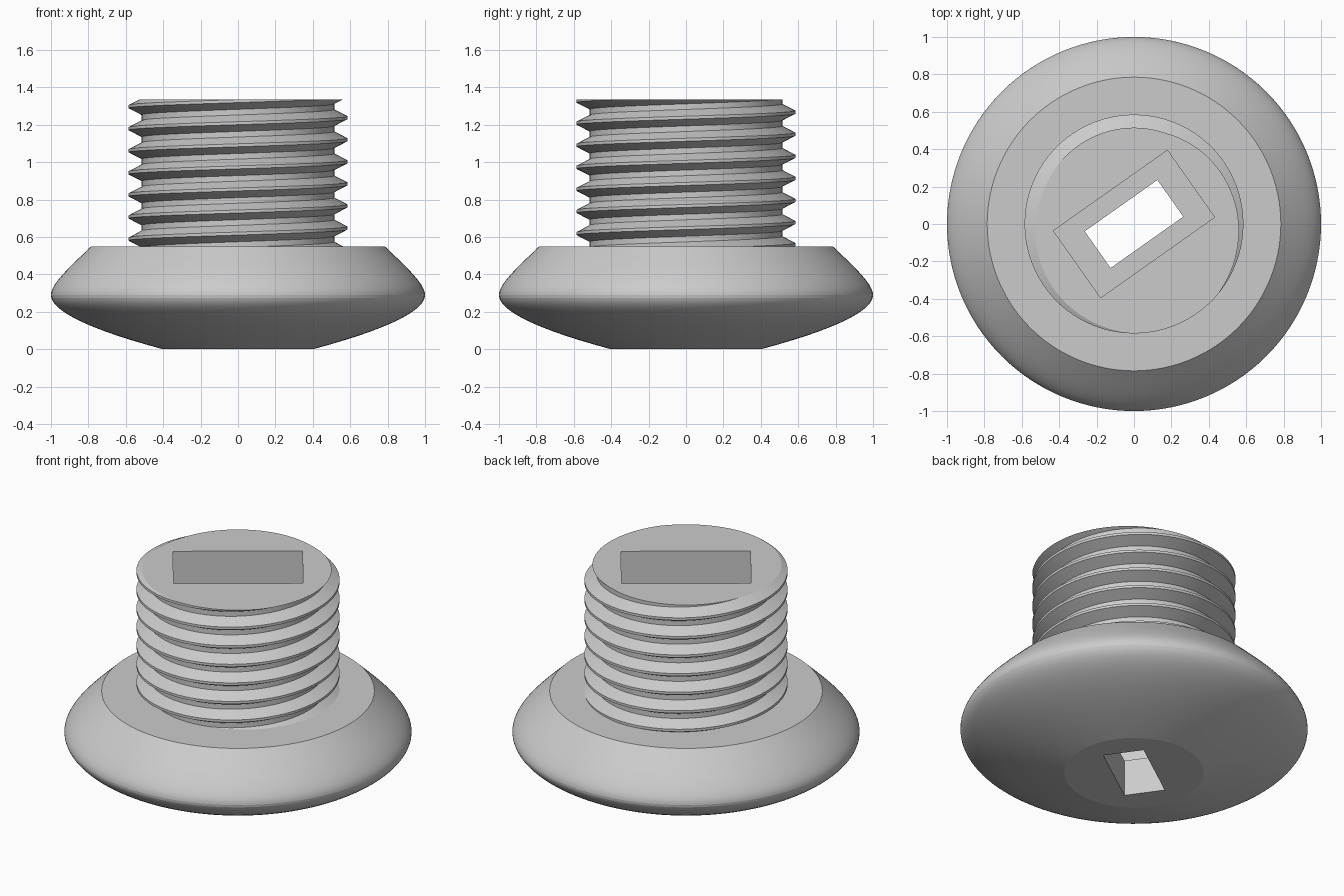
import bpy, bmesh, math
from mathutils import Matrix, Vector

cube = bpy.data.objects.get("Cube")
if cube:
    bpy.data.objects.remove(cube, do_unlink=True)

grey = bpy.data.materials.new("light_grey")
grey.use_nodes = True
grey.diffuse_color = (0.6, 0.6, 0.6, 1)
grey.node_tree.nodes["Principled BSDF"].inputs["Base Color"].default_value = (0.6, 0.6, 0.6, 1)


def make_object(name, bm):
    bmesh.ops.recalc_face_normals(bm, faces=bm.faces)
    mesh = bpy.data.meshes.new(name)
    bm.to_mesh(mesh)
    bm.free()
    mesh.materials.append(grey)
    obj = bpy.data.objects.new(name, mesh)
    bpy.context.scene.collection.objects.link(obj)
    return obj


def bezier(a, b, c, d, steps):
    a, b, c, d = (Vector(p) for p in (a, b, c, d))
    for i in range(steps):
        t = i / steps
        s = 1 - t
        yield a * s**3 + b * 3 * s * s * t + c * 3 * s * t * t + d * t**3


def make_head(sides=128):
    profile = list(bezier((0.4, 0), (0.72, 0.085), (1, 0.19), (1, 0.29), 20))
    profile += list(bezier((1, 0.29), (1, 0.35), (0.9, 0.44), (0.785, 0.55), 14))
    profile.append(Vector((0.785, 0.55)))
    bm = bmesh.new()
    rings = []
    for r, z in profile:
        rings.append([bm.verts.new((r * math.cos(i * math.tau / sides),
                                    r * math.sin(i * math.tau / sides), z))
                      for i in range(sides)])
    for low, high in zip(rings, rings[1:]):
        for i in range(sides):
            j = (i + 1) % sides
            bm.faces.new((low[i], low[j], high[j], high[i]))
    bm.faces.new(rings[0])
    bm.faces.new(rings[-1])
    return make_object("rounded_head", bm)


def make_thread(bottom, top, pitch=0.118, crest=0.585, root=0.515, sides=96):
    # Tooth outline over one pitch, measured from the crest centre
    tooth = ((crest, -0.008), (crest, 0.008), (root, 0.044), (root, 0.074))
    levels = [(r, 1.238 + n * pitch + z) for n in range(-9, 4) for r, z in tooth]
    bm = bmesh.new()
    columns = []
    for i in range(sides):
        a = i * math.tau / sides
        columns.append([bm.verts.new((r * math.cos(a), r * math.sin(a), z + pitch * i / sides))
                        for r, z in levels])
    # The last column meets the first one a full turn higher
    for i in range(sides):
        here, after = columns[i], columns[(i + 1) % sides]
        shift = len(tooth) if i == sides - 1 else 0
        for k in range(len(levels) - 1 - shift):
            bm.faces.new((here[k], after[k + shift], after[k + shift + 1], here[k + 1]))
    # Trim both ends level and cap them
    for z, way in ((bottom, -1), (top, 1)):
        bmesh.ops.bisect_plane(bm, geom=bm.verts[:] + bm.edges[:] + bm.faces[:],
                               plane_co=(0, 0, z), plane_no=(0, 0, way), clear_outer=True)
    bmesh.ops.remove_doubles(bm, verts=bm.verts, dist=1e-5)
    bmesh.ops.holes_fill(bm, edges=[e for e in bm.edges if e.is_boundary], sides=0)
    return make_object("threaded_shaft", bm)


def make_slot(name, length, width, bottom, top):
    bm = bmesh.new()
    bmesh.ops.create_cube(bm, size=1, matrix=(
        Matrix.Rotation(math.radians(35.2), 4, "Z")
        @ Matrix.Translation((0, 0, (bottom + top) / 2))
        @ Matrix.Diagonal((length, width, top - bottom, 1))))
    obj = make_object(name, bm)
    obj.hide_render = True
    return obj


# Head and shaft fused, then a stepped slot cut right through
body = make_head()
tools = [
    (make_thread(0.45, 1.335), "UNION"),
    (make_slot("wide_slot_cutter", 0.746, 0.438, 0.23, 1.6), "DIFFERENCE"),
    (make_slot("narrow_slot_cutter", 0.476, 0.24, -0.2, 0.6), "DIFFERENCE"),
]
for tool, operation in tools:
    mod = body.modifiers.new(tool.name, "BOOLEAN")
    mod.operation = operation
    mod.solver = "EXACT"
    mod.object = tool

bpy.context.view_layer.update()
graph = bpy.context.evaluated_depsgraph_get()
result = bpy.data.meshes.new_from_object(body.evaluated_get(graph))
body.modifiers.clear()
body.data = result
body.name = "threaded_knob"
for tool, _ in tools:
    bpy.data.objects.remove(tool, do_unlink=True)
body.data.materials.clear()
body.data.materials.append(grey)
for face in body.data.polygons:
    face.material_index = 0

# Smooth curves, crisp thread and rim edges
bpy.ops.object.select_all(action="DESELECT")
body.select_set(True)
bpy.context.view_layer.objects.active = body
bpy.ops.object.shade_smooth_by_angle(angle=math.radians(12))
